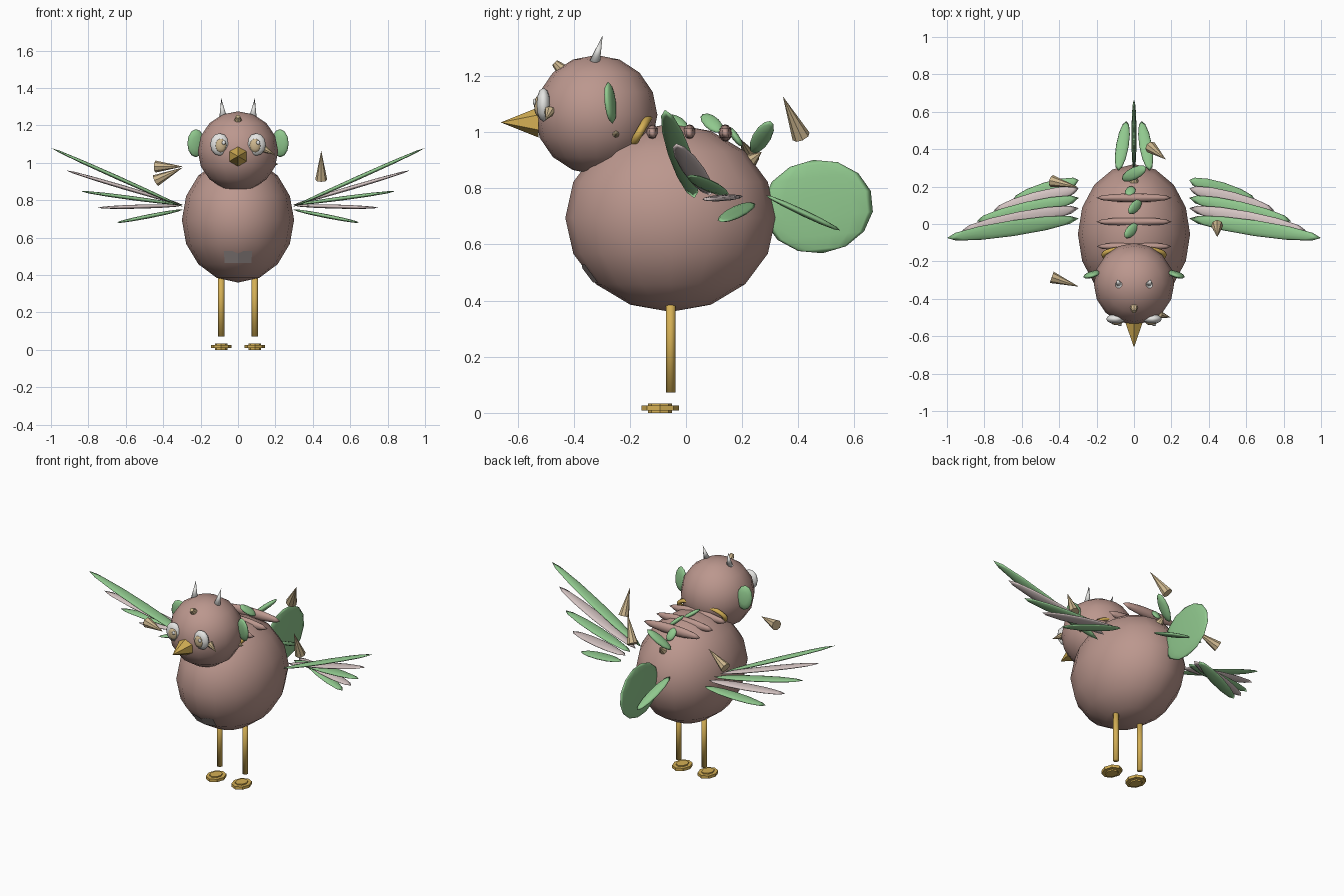
import bpy, bmesh, math
from mathutils import Vector as V, Matrix

if "Cube" in bpy.data.objects:
    bpy.data.objects.remove(bpy.data.objects["Cube"])


def material(name, *rgb):
    m = bpy.data.materials.new(name)
    m.use_nodes = True
    m.diffuse_color = (*rgb, 1)
    m.node_tree.nodes["Principled BSDF"].inputs["Base Color"].default_value = (*rgb, 1)
    return m


MAUVE = material("mauve", .50, .31, .27)
GREEN = material("leaf green", .28, .58, .27)
PINK = material("pale pink", .66, .55, .54)
GOLD = material("gold", .66, .43, .09)
TAN = material("tan", .61, .47, .27)
WHITE = material("off white", .78, .78, .76)
GREY = material("warm grey", .41, .35, .34)


def finish(name, bm, mat, smooth=True):
    bmesh.ops.recalc_face_normals(bm, faces=bm.faces)
    mesh = bpy.data.meshes.new(name)
    bm.to_mesh(mesh)
    bm.free()
    mesh.materials.append(mat)
    for p in mesh.polygons:
        p.use_smooth = smooth
    ob = bpy.data.objects.new(name, mesh)
    bpy.context.collection.objects.link(ob)
    return ob


def frame(along, hint):
    """Rotation with x along the length and y close to the hint."""
    x = V(along).normalized()
    y = (V(hint) - x * x.dot(V(hint))).normalized()
    return Matrix((x, y, x.cross(y))).transposed().to_4x4()


def ball(name, loc, radii, mat, rot=Matrix(), seg=12):
    bm = bmesh.new()
    bmesh.ops.create_uvsphere(bm, u_segments=seg, v_segments=seg // 2, radius=1)
    bm.transform(Matrix.Translation(loc) @ rot @ Matrix.Diagonal((*radii, 1)))
    return finish(name, bm, mat)


def leaf(name, base, tip, width, thick, mat, hint=(0, 1, 0)):
    """Flat ellipsoid stretched between two points."""
    a, b = V(base), V(tip)
    return ball(name, (a + b) / 2, ((b - a).length / 2, width, thick), mat, frame(b - a, hint))


def spike(name, base, tip, radius, mat, sides=8, smooth=False, end=0):
    a, b = V(base), V(tip)
    bm = bmesh.new()
    bmesh.ops.create_cone(bm, cap_ends=True, segments=sides, radius1=radius,
                          radius2=end, depth=(b - a).length)
    bm.transform(Matrix.Translation((a + b) / 2) @ (b - a).to_track_quat('Z', 'Y').to_matrix().to_4x4())
    return finish(name, bm, mat, smooth)


# Body and head
CENTRE, SIZE = V((0, -.055, .695)), V((.3, .375, .335))
ball("body", CENTRE, SIZE, MAUVE, seg=16)
ball("head", (0, -.32, 1.062), (.215, .218, .213), MAUVE, seg=16)


# Belly patch: thin plates lying on the lower front facets
def body_point(lon, lat):
    lon, lat = math.radians(lon), math.radians(lat)
    return CENTRE + V((SIZE.x * math.sin(lon) * math.cos(lat),
                       -SIZE.y * math.cos(lon) * math.cos(lat), SIZE.z * math.sin(lat)))


def facet(side, u, v):
    low = body_point(0, -45).lerp(body_point(22.5 * side, -45), u)
    high = body_point(0, -22.5).lerp(body_point(22.5 * side, -22.5), u)
    return low.lerp(high, v) + V((0, -.004, -.003))


bm = bmesh.new()
for side in (-1, 1):
    bm.faces.new([bm.verts.new(facet(side, u, v))
                  for u, v in ((0, .08), (.85, .08), (.78, .68), (.3, .68), (0, .55))])
finish("belly_patch", bm, GREY, False)

# Beak and forehead gem
spike("beak", (0, -.525, 1.035), (0, -.66, 1.035), .054, GOLD, 6)
spike("forehead_gem", (0, -.445, 1.225), (0, -.468, 1.248), .022, TAN, 8, end=.012)

# Collar: squashed ring between head and body
bm = bmesh.new()
rings, tube = 24, 8
grid = []
for i in range(rings):
    a = math.tau * i / rings
    row = []
    for j in range(tube):
        b = math.tau * j / tube
        r = .16 + .016 * math.cos(b)
        row.append(bm.verts.new((r * math.cos(a), r * .46 * math.sin(a), .014 * math.sin(b))))
    grid.append(row)
for i in range(rings):
    for j in range(tube):
        n, k = (i + 1) % rings, (j + 1) % tube
        bm.faces.new((grid[i][j], grid[n][j], grid[n][k], grid[i][k]))
bm.transform(Matrix.Translation((0, -.165, 1.0)) @ Matrix.Rotation(math.radians(60), 4, 'X'))
finish("collar", bm, GOLD)

# Wing feathers as base and tip, top to bottom
FEATHERS = [
    ((.295, .03, .765), (1.0, -.075, 1.08)),
    ((.295, .085, .775), (.92, -.035, .96)),
    ((.295, .14, .775), (.84, .015, .848)),
    ((.295, .19, .772), (.75, .07, .76)),
    ((.295, .235, .75), (.65, .125, .68)),
]

# Paired parts
for side, label in ((1, "left"), (-1, "right")):
    def at(x, y, z):
        return V((x * side, y, z))

    for n, (base, tip) in enumerate(FEATHERS):
        leaf(f"{label}_wing_feather_{n + 1}", at(*base), at(*tip), .042, .011,
             PINK if n % 2 else GREEN)
    leaf(f"{label}_tail_feather", at(.085, .285, .775), at(.04, .55, .65), .034, .012,
         GREEN, (1, 0, 0))
    leaf(f"{label}_ear", at(.225, -.262, 1.03), at(.225, -.278, 1.18), .048, .016, GREEN, (1, -.3 * side, 0))
    spike(f"{label}_horn", at(.08, -.325, 1.25), at(.09, -.297, 1.345), .02, WHITE, 8, True)

    # Eye, iris and highlight
    ball(f"{label}_eye", at(.098, -.508, 1.098), (.051, .026, .06), WHITE)
    ball(f"{label}_iris", at(.092, -.527, 1.093), (.03, .014, .037), TAN)
    ball(f"{label}_eye_glint", at(.092, -.54, 1.108) + V((.016, 0, 0)), (.011, .006, .012), WHITE, seg=8)

    # Leg and two-layer foot
    spike(f"{label}_leg", at(.09, -.055, .072), at(.09, -.055, .42), .017, GOLD, 12, True, .017)
    for part, low, high, rx, ry in (("sole", .009, .027, .055, .067), ("pad", 0, .034, .034, .043)):
        foot = spike(f"{label}_foot_{part}", (0, 0, low), (0, 0, high), 1, GOLD, 8, False, 1)
        foot.data.transform(Matrix.Translation(at(.09, -.092, 0)) @ Matrix.Diagonal((rx, ry, 1, 1)))

# Tail fan
ball("tail_fan", (0, .47, .735), (.014, .198, .167), GREEN, Matrix.Rotation(.1, 4, 'X'), 14)

# Ridges across the back
for n, y in enumerate((-.12, .012, .14)):
    ball(f"back_ridge_{n + 1}", (0, y, .997), (.2, .024, .031), MAUVE)

# Leaves growing on the back
leaf("back_leaf_front", (-.05, -.07, 1.06), (.02, 0, 1.01), .03, .013, GREEN)
leaf("back_leaf_middle", (-.03, .06, 1.065), (.04, .125, 1.0), .03, .013, GREEN)
leaf("back_leaf_low", (-.03, .15, 1.02), (-.01, .2, .95), .028, .013, GREEN, (1, 0, 0))
leaf("back_leaf_rear", (-.065, .24, .925), (.065, .3, 1.04), .034, .016, GREEN)

# Thorns: four loose ones, then small ones on the body
THORNS = [
    ((-.44, .23, .905), (-.295, .195, .975), .032),
    ((-.44, -.285, .98), (-.295, -.335, .98), .032),
    ((.09, .41, .985), (.17, .345, 1.128), .033),
    ((.445, -.008, .91), (.445, -.07, 1.065), .032),
    ((.14, -.485, 1.075), (.197, -.5, 1.043), .02),
    ((0, .23, .90), (0, .27, .93), .025),
    ((.19, -.25, .993), (.215, -.25, .993), .012),
]
for n, (base, tip, radius) in enumerate(THORNS):
    spike(f"thorn_{n + 1}", base, tip, radius, TAN)
